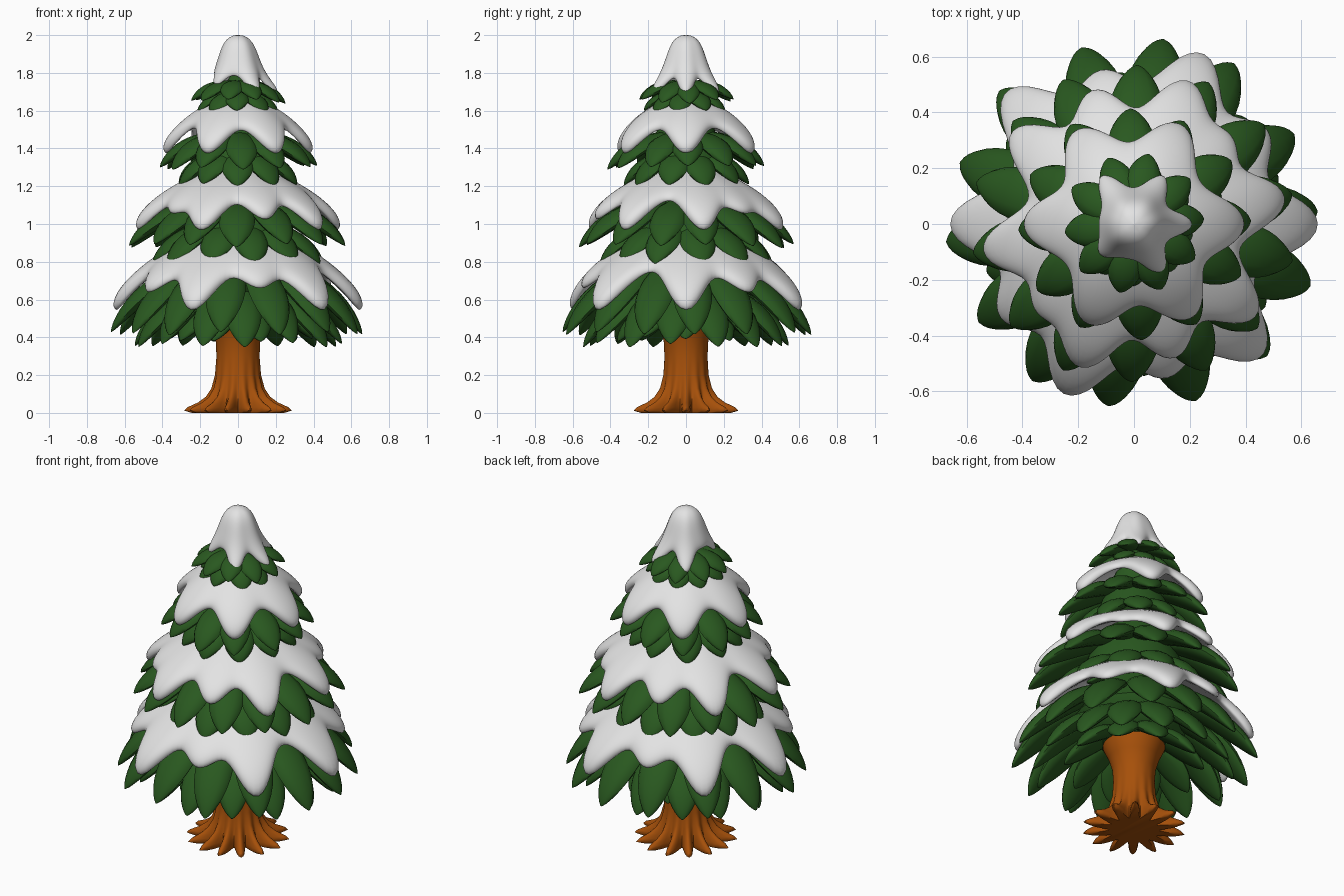
import bpy, bmesh, math, random
from mathutils import Vector

if "Cube" in bpy.data.objects:
    bpy.data.objects.remove(bpy.data.objects["Cube"])

random.seed(4)
TAU = 2 * math.pi


def material(name, rgb):
    m = bpy.data.materials.new(name)
    m.diffuse_color = (*rgb, 1)
    m.use_nodes = True
    m.node_tree.nodes["Principled BSDF"].inputs["Base Color"].default_value = m.diffuse_color
    return m


GREEN = material("pine_green", (0.022, 0.098, 0.014))
SNOW = material("snow_white", (0.77, 0.77, 0.77))
BARK = material("bark_brown", (0.38, 0.08, 0.003))


def finish(name, bm, mat, angle=60):
    bmesh.ops.remove_doubles(bm, verts=bm.verts, dist=1e-5)
    bmesh.ops.recalc_face_normals(bm, faces=bm.faces)
    me = bpy.data.meshes.new(name)
    bm.to_mesh(me)
    bm.free()
    me.materials.append(mat)
    ob = bpy.data.objects.new(name, me)
    bpy.context.collection.objects.link(ob)
    bpy.ops.object.select_all(action='DESELECT')
    ob.select_set(True)
    bpy.context.view_layer.objects.active = ob
    bpy.ops.object.shade_smooth_by_angle(angle=math.radians(angle))


def loft(bm, rings, cap=True):
    """Skin a list of closed rings of points."""
    vs = [[bm.verts.new(p) for p in ring] for ring in rings]
    n = len(rings[0])
    for a, b in zip(vs, vs[1:]):
        for i in range(n):
            j = (i + 1) % n
            bm.faces.new((a[i], a[j], b[j], b[i]))
    if cap:
        bm.faces.new(vs[0])
        bm.faces.new(vs[-1])


def bezier(p, t):
    """Point and upward normal on a cubic curve in the (radius, height) plane."""
    p = [Vector(q) for q in p]
    s = 1 - t
    pos = p[0]*s**3 + p[1]*3*s*s*t + p[2]*3*s*t*t + p[3]*t**3
    d = (p[1]-p[0])*s*s + (p[2]-p[1])*2*s*t + (p[3]-p[2])*t*t
    d.normalize()
    return pos, Vector((-d.y, d.x))


def polar(r, a, z):
    return Vector((r * math.cos(a), r * math.sin(a), z))


# Trunk with spreading roots: height, radius, root depth
bm = bmesh.new()
trunk = [(0.0, 0.19, 0.055), (0.012, 0.215, 0.07), (0.03, 0.205, 0.062),
         (0.055, 0.178, 0.034), (0.085, 0.155, 0.016), (0.13, 0.135, 0.006),
         (0.2, 0.12, 0.002), (0.3, 0.114, 0.0), (0.38, 0.118, 0.0),
         (0.45, 0.138, 0.0), (0.52, 0.17, 0.0), (0.6, 0.17, 0.0)]
loft(bm, [[polar(r + d * math.cos(14 * TAU * i / 140), TAU * i / 140, z)
           for i in range(140)] for z, r, d in trunk])
finish("trunk", bm, BARK)

# Inner foliage core
bm = bmesh.new()
core = [(0.12, 0.5), (0.27, 0.58), (0.33, 0.68), (0.2, 0.9), (0.29, 0.95),
        (0.25, 1.08), (0.13, 1.29), (0.21, 1.34), (0.16, 1.48), (0.1, 1.62),
        (0.12, 1.66), (0.03, 1.8)]
loft(bm, [[polar(r, TAU * i / 32, z) for i in range(32)] for r, z in core])
finish("foliage_core", bm, GREEN)


def add_leaf(bm, angle, base, tip, half_width):
    """Plump blunt-pointed leaf drooping from base to tip."""
    b, t = Vector(base), Vector(tip)
    out = Vector((b.y - t.y, t.x - b.x)).normalized() * 0.1 * (t - b).length
    curve = (b, b.lerp(t, 0.33) + out, b.lerp(t, 0.67) + out, t)
    side = Vector((-math.sin(angle), math.cos(angle), 0))
    rings = []
    for k in range(13):
        u = math.sin(math.pi / 2 * k / 12)       # denser towards the tip
        p, nrm = bezier(curve, u)
        w = half_width * max(0.01, math.sin(math.pi * (0.12 + 0.88 * u ** 1.25))) ** 0.66
        up = polar(nrm.x, angle, nrm.y)
        ring = []
        for i in range(12):
            c, s = math.cos(TAU * i / 12), math.sin(TAU * i / 12)
            h = 0.48 if s > 0 else 0.36
            ring.append(polar(p.x, angle, p.y) + side * w * c + up * w * s * h)
        rings.append(ring)
    loft(bm, rings)


# Leaf rows per tier: count, first angle, base, tip, half width
tiers = {
    "bottom_leaves": [(14, 5, (0.22, 0.79), (0.675, 0.42), 0.105),
                      (14, 18, (0.18, 0.67), (0.55, 0.36), 0.098),
                      (10, 0, (0.10, 0.58), (0.39, 0.39), 0.09)],
    "lower_middle_leaves": [(14, 12, (0.18, 1.11), (0.58, 0.885), 0.097),
                            (12, 10, (0.15, 0.99), (0.46, 0.785), 0.095),
                            (8, 0, (0.10, 0.94), (0.32, 0.83), 0.085)],
    "upper_middle_leaves": [(12, 3, (0.11, 1.47), (0.42, 1.30), 0.085),
                            (10, 18, (0.09, 1.37), (0.33, 1.205), 0.085)],
    "top_leaves": [(10, 5, (0.04, 1.745), (0.255, 1.65), 0.062),
                   (9, 30, (0.05, 1.69), (0.22, 1.59), 0.062)],
}
for name, rows in tiers.items():
    bm = bmesh.new()
    for count, first, base, tip, w in rows:
        for i in range(count):
            a = math.radians(first + 360 * i / count + random.uniform(-2, 2))
            k = random.uniform(0.97, 1.01)
            dz = random.uniform(-0.012, 0.012)
            add_leaf(bm, a, base, (tip[0] * k, tip[1] + dz), w)
    finish(name, bm, GREEN)


def add_snow(name, curve, thick, short, lobes, width):
    """Draped snow sheet with dripping lobes given as (angle, strength)."""
    bm = bmesh.new()
    n, steps = 144, 18
    columns = []
    for i in range(n):
        deg = 360 * i / n
        lobe = 0
        for at, strength in lobes:
            d = (deg - at + 180) % 360 - 180
            lobe += strength * math.exp(-(d / width) ** 2)
        lobe = min(lobe, 1.03)
        reach = short + (1 - short) * lobe
        path = []
        for k in range(steps + 1):      # outer side with rounded rim
            f = math.sin(math.pi / 2 * k / steps)
            path.append((f, math.sqrt(max(0, 1 - f ** 10))))
        for f in (0.985, 0.95, 0.85, 0.6, 0.3, 0):   # underside
            path.append((f, -0.35 * math.sqrt(1 - f ** 10)))
        col = []
        for f, off in path:
            p, nrm = bezier(curve, f * reach)
            q = p + nrm * off * thick * (0.75 + 0.4 * lobe * f)
            col.append(polar(max(q.x, 0), math.radians(deg), q.y))
        columns.append(col)
    loft(bm, [list(ring) for ring in zip(*columns)], cap=False)
    finish(name, bm, SNOW, 80)


def twice(lobes):
    """Repeat lobes on the opposite side."""
    return lobes + [(a + 180, s) for a, s in lobes]


add_snow("bottom_snow",
         ((0.14, 0.96), (0.32, 0.86), (0.53, 0.735), (0.645, 0.545)), 0.05, 0.56,
         twice([(0, 1), (35, 0.6), (68, 1), (102, 0.5), (134, 1)]), 13)
add_snow("lower_middle_snow",
         ((0.10, 1.28), (0.24, 1.22), (0.44, 1.12), (0.535, 0.97)), 0.045, 0.57,
         twice([(10, 1), (42, 0.5), (69, 1), (107, 0.7), (143, 1)]), 13.5)
add_snow("upper_middle_snow",
         ((0.09, 1.63), (0.18, 1.60), (0.31, 1.50), (0.38, 1.375)), 0.042, 0.58,
         twice([(0, 1), (65, 1), (122, 1)]), 18)
add_snow("snow_cap",
         ((0.0, 1.977), (0.10, 1.975), (0.05, 1.80), (0.205, 1.695)), 0.032, 0.74,
         [(0, 1), (58, 0.95), (124, 1), (222, 0.55), (300, 0.95)], 19)
